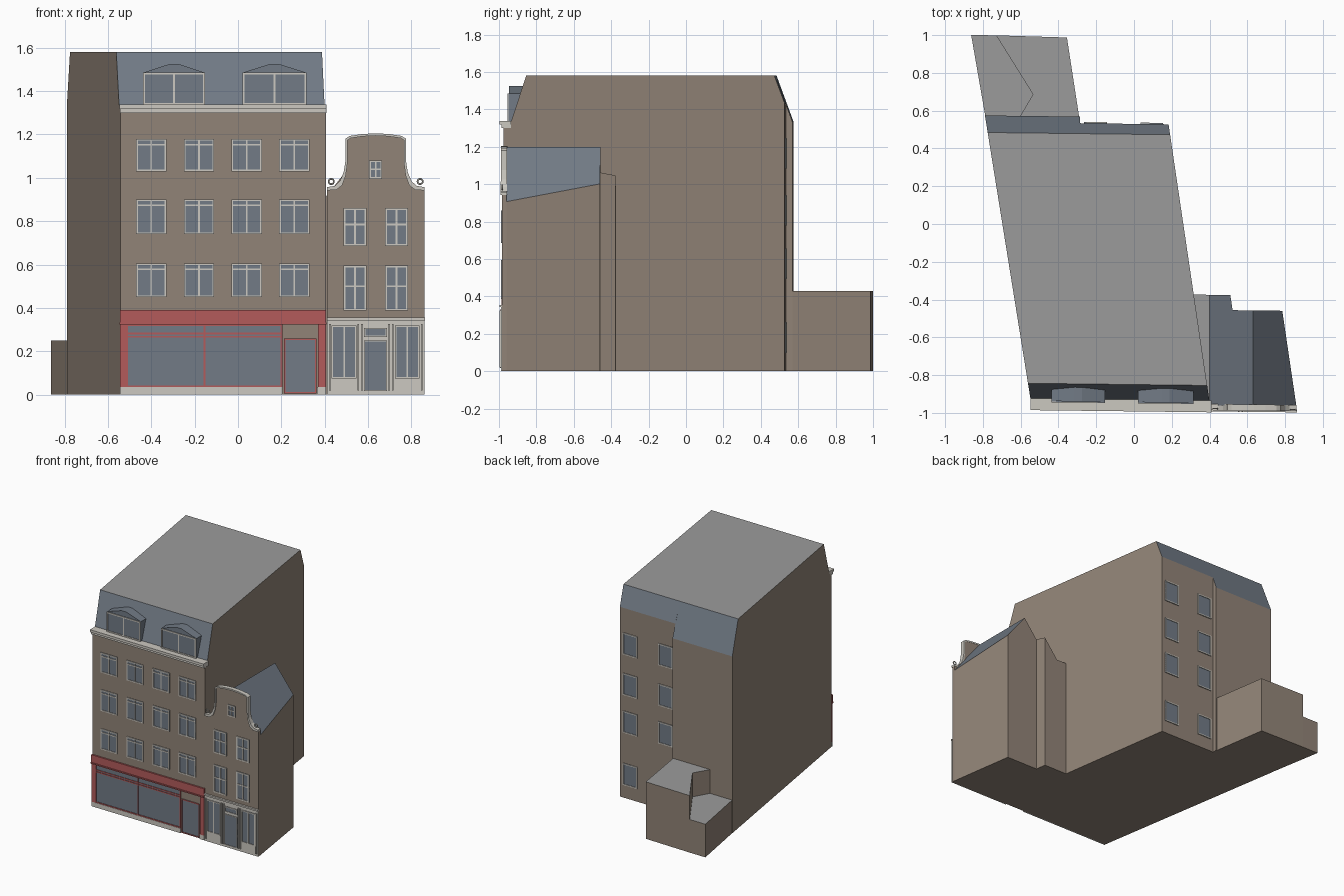
import bpy, bmesh
from mathutils import Vector

if "Cube" in bpy.data.objects:
    bpy.data.objects.remove(bpy.data.objects["Cube"])


def material(name, r, g, b):
    m = bpy.data.materials.new(name)
    m.diffuse_color = (r, g, b, 1)
    m.use_nodes = True
    m.node_tree.nodes["Principled BSDF"].inputs["Base Color"].default_value = m.diffuse_color
    return m


BRICK = material("brown_brick", 0.285, 0.230, 0.185)
SLATE = material("slate_and_glass", 0.168, 0.198, 0.238)
ROOF = material("flat_roof_grey", 0.33, 0.33, 0.33)
CREAM = material("cream_trim", 0.60, 0.58, 0.53)
RED = material("shop_red", 0.45, 0.105, 0.105)


def finish(name, bm, mats, by_slope=False):
    """Turn a bmesh into an object; optionally colour walls, slopes and flat tops."""
    bmesh.ops.recalc_face_normals(bm, faces=bm.faces[:])
    if by_slope:
        for f in bm.faces:
            nz = f.normal.z
            f.material_index = 2 if nz > 0.95 else 1 if nz > 0.1 else 0
    me = bpy.data.meshes.new(name)
    bm.to_mesh(me)
    bm.free()
    for m in mats:
        me.materials.append(m)
    ob = bpy.data.objects.new(name, me)
    bpy.context.collection.objects.link(ob)
    return ob


def loft(bm, a, b):
    """Solid between two matching outlines."""
    va, vb = [bm.verts.new(p) for p in a], [bm.verts.new(p) for p in b]
    n = len(va)
    bm.faces.new(va)
    bm.faces.new(vb[::-1])
    for i in range(n):
        j = (i + 1) % n
        bm.faces.new((va[j], va[i], vb[i], vb[j]))


def boxes(name, items, mat):
    """Boxes given as x0, x1, y0, y1, z0, z1, in one object."""
    bm = bmesh.new()
    for x0, x1, y0, y1, z0, z1 in items:
        ring = [(x0, y0), (x1, y0), (x1, y1), (x0, y1)]
        loft(bm, [(x, y, z0) for x, y in ring], [(x, y, z1) for x, y in ring])
    return finish(name, bm, [mat])


def prism(name, foot, z0, z1, cuts=()):
    """Upright walls on a footprint, cut by roof planes (point, normal)."""
    bm = bmesh.new()
    loft(bm, [(x, y, z0) for x, y in foot], [(x, y, z1) for x, y in foot])
    for co, no in cuts:
        r = bmesh.ops.bisect_plane(bm, geom=bm.verts[:] + bm.edges[:] + bm.faces[:],
                                   plane_co=co, plane_no=no, clear_outer=True)
        edges = [e for e in r["geom_cut"] if isinstance(e, bmesh.types.BMEdge)]
        bmesh.ops.holes_fill(bm, edges=edges, sides=0)
    return finish(name, bm, [BRICK, SLATE, ROOF], True)


def front_shape(name, outline, y0, y1, mats, by_slope=False):
    """Outline in x, z pushed through in y."""
    bm = bmesh.new()
    loft(bm, [(x, y0, z) for x, z in outline], [(x, y1, z) for x, z in outline])
    return finish(name, bm, mats, by_slope)


def window(name, x0, x1, z0, z1, y, uprights=(), rails=(), w=0.008, mat=CREAM, out=-1):
    """Glass plate with a frame, uprights (x) and rails (z)."""
    def span(d):
        return sorted((y, y + out * d))
    g, f = span(0.003), span(0.007)
    boxes(name + "_glass", [(x0, x1, *g, z0, z1)], SLATE)
    h = w / 2
    bars = [(x0, x0 + w, *f, z0, z1), (x1 - w, x1, *f, z0, z1),
            (x0, x1, *f, z0, z0 + w), (x0, x1, *f, z1 - w, z1)]
    bars += [(u - h, u + h, *f, z0, z1) for u in uprights]
    bars += [(x0, x1, *f, r - h, r + h) for r in rails]
    boxes(name + "_frame", bars, mat)


# Large house: side profile run between its two slanting side walls
WALL = -0.97


def left_x(y):
    return -0.542 - 0.161 * (y - WALL)


def right_x(y):
    return 0.405 - 0.148 * (y - WALL)


def step_x(y):
    return -0.285


front = [(WALL, 0), (WALL, 1.335), (-0.93, 1.335), (-0.85, 1.58), (0.475, 1.58)]
for name, back, fa, fb in (("large_house_left", [(0.565, 1.335), (0.565, 0)], left_x, step_x),
                           ("large_house_right", [(0.53, 1.432), (0.53, 0)], step_x, right_x)):
    prof = front + back
    bm = bmesh.new()
    loft(bm, [(fa(y), y, z) for y, z in prof], [(fb(y), y, z) for y, z in prof])
    finish(name, bm, [BRICK, SLATE, ROOF], True)

# Rear wing in two heights
prism("rear_wing_high", [(-0.605, 0.56), (-0.29, 0.56), (-0.355, 0.983), (-0.73, 0.99),
                         (-0.535, 0.68)], 0, 0.43)
prism("rear_wing_low", [(-0.787, 0.56), (-0.605, 0.56), (-0.535, 0.68), (-0.73, 0.99),
                        (-0.862, 0.99)], 0, 0.25)

# Cornice
boxes("cornice", [(-0.545, 0.407, -0.981, -0.93, 1.30, 1.32),
                  (-0.547, 0.409, -0.992, -0.93, 1.318, 1.337)], CREAM)

# Upper windows of the large house
for z0, z1 in ((0.45, 0.605), (0.74, 0.90), (1.03, 1.18)):
    for c in (-0.40, -0.18, 0.04, 0.26):
        window("front_window", c - 0.07, c + 0.07, z0, z1, WALL, (c,), (z1 - 0.027,))

# Rear windows
for z in (0.18, 0.575, 0.86, 1.165):
    for c in (0.094, -0.204):
        window("rear_window", c - 0.06, c + 0.06, z - 0.082, z + 0.082, 0.53, out=1)

# Dormers
for c, w in ((-0.295, 0.142), (0.168, 0.147)):
    front_shape("dormer", [(c - w, 1.33), (c + w, 1.33), (c + w, 1.485), (c + 0.02, 1.525),
                           (c - 0.02, 1.525), (c - w, 1.485)], -0.943, -0.865, [SLATE])
    window("dormer_window", c - w, c + w, 1.337, 1.485, -0.943, (c,), w=0.009)

# Red shop front of the large house
boxes("shop_fascia", [(-0.544, 0.406, -0.982, WALL, 0.33, 0.39),
                      (-0.546, 0.408, -0.988, WALL, 0.324, 0.333),
                      (-0.544, -0.515, -0.979, WALL, 0.035, 0.33),
                      (0.37, 0.406, -0.979, WALL, 0.035, 0.33)], RED)
boxes("shop_plinth", [(-0.544, 0.205, -0.979, WALL, 0, 0.035),
                      (0.365, 0.406, -0.979, WALL, 0, 0.035)], CREAM)
window("shop_window", -0.515, 0.205, 0.035, 0.325, WALL, (-0.155,), (0.267, 0.282), 0.008, RED)
window("shop_door", 0.212, 0.362, 0.005, 0.26, WALL, w=0.007, mat=RED)

# Small house: pitched roof body plus flat-topped filler against the large house
prism("small_house", [(0.40, -0.955), (0.86, -0.955), (0.785, -0.45), (0.522, -0.45),
                      (0.51, -0.37), (0.40, -0.37)], 0, 1.3,
      [(Vector((0.63, 0, 1.2)), Vector((-1.28, 0, 1))),
       (Vector((0.63, 0, 1.2)), Vector((1.28, 0, 1)))])
prism("side_filler", [(0.40, -0.955), (0.40, -0.37), (0.316, -0.37)], 0, 0.905)

# Bell gable with cream edge
C, FACE = 0.635, -0.973
half_out = [(0.225, 0.957), (0.188, 0.963), (0.165, 0.985), (0.148, 1.025), (0.14, 1.075),
            (0.14, 1.18), (0.12, 1.193), (0.06, 1.202), (0, 1.205)]
half_in = [(0.225, 0.942), (0.182, 0.944), (0.155, 0.965), (0.138, 1.01), (0.130, 1.07),
           (0.130, 1.173), (0.115, 1.183), (0.06, 1.191), (0, 1.194)]


def both(half):
    return [(C - x, z) for x, z in half] + [(C + x, z) for x, z in half[-2::-1]]


front_shape("bell_gable", [(C - 0.225, 0)] + both(half_in) + [(C + 0.225, 0)],
            FACE, -0.95, [BRICK])
front_shape("gable_edge", both(half_out) + both(half_in)[::-1], -0.981, -0.948, [CREAM])
for x in (0.43, 0.84):
    bpy.ops.mesh.primitive_torus_add(major_radius=0.012, minor_radius=0.004, major_segments=16,
                                     minor_segments=6, location=(x, -0.972, 0.983),
                                     rotation=(1.5708, 0, 0))
    ob = bpy.context.object
    ob.name = "gable_scroll"
    ob.data.materials.append(CREAM)
    bpy.ops.object.transform_apply(location=True, rotation=True, scale=True)
    bpy.ops.object.shade_smooth_by_angle()

# Small house windows
for c in (0.54, 0.73):
    for z0, z1, r in ((0.387, 0.595, 0.50), (0.685, 0.86, 0.785)):
        window("small_house_window", c - 0.053, c + 0.053, z0, z1, FACE, (c,), (r,), 0.009)
window("attic_window", 0.605, 0.665, 0.995, 1.08, FACE, (C,), (1.04,))

# Cream shop front of the small house
boxes("small_shop_front", [(0.41, 0.861, -0.979, FACE, 0, 0.355),
                           (0.41, 0.862, -0.987, FACE, 0.343, 0.355)], CREAM)
for x0, x1 in ((0.432, 0.546), (0.724, 0.838)):
    window("small_shop_window", x0, x1, 0.075, 0.318, -0.979, ((x0 + x1) / 2,), (), 0.007)
window("small_shop_door", 0.582, 0.686, 0.018, 0.25, -0.979, w=0.004)
window("door_light", 0.582, 0.686, 0.267, 0.308, -0.979, w=0.006)
boxes("shop_pilasters", [(x - 0.004, x + 0.004, -0.988, -0.979, 0.02, 0.325)
                         for x in (0.424, 0.555, 0.572, 0.696, 0.714, 0.847)], CREAM)

# The whole block leans slightly in plan: shear y with x
for ob in bpy.data.objects:
    for v in ob.data.vertices:
        v.co.y -= 0.012 * v.co.x
